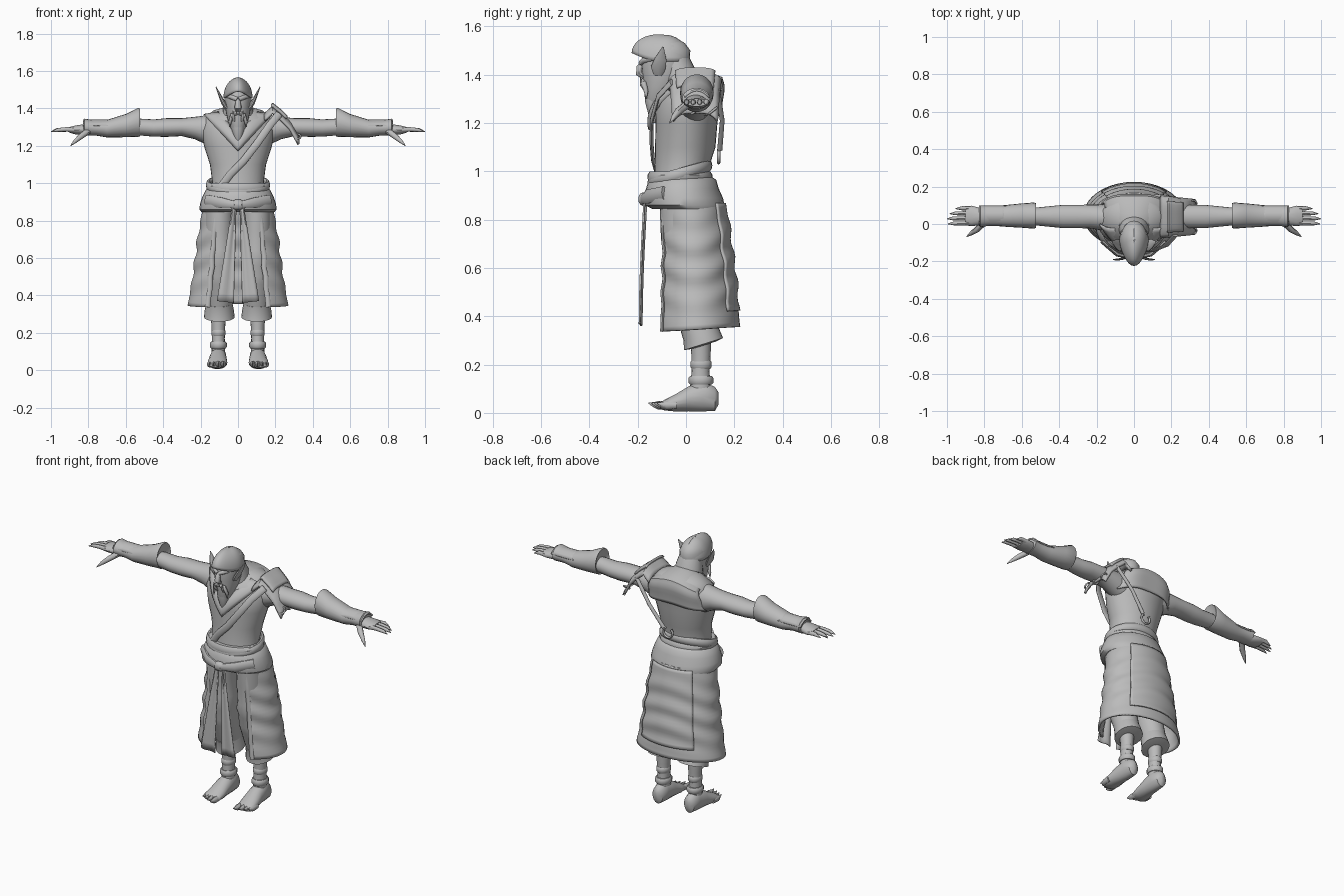
import bpy, math
from mathutils import Vector as V

grey = bpy.data.materials.new("plain grey")
grey.diffuse_color = (0.5, 0.5, 0.5, 1)


def make(name, verts, faces, mirror=False, thick=0, angle=45):
    me = bpy.data.meshes.new(name)
    me.from_pydata([tuple(v) for v in verts], [], faces)
    me.materials.append(grey)
    ob = bpy.data.objects.new(name, me)
    bpy.context.collection.objects.link(ob)
    bpy.context.view_layer.objects.active = ob
    bpy.ops.object.select_all(action='DESELECT')
    ob.select_set(True)
    bpy.ops.object.shade_smooth_by_angle(angle=math.radians(angle))
    if thick:
        ob.modifiers.new("thickness", 'SOLIDIFY').thickness = thick
    if mirror:
        ob.modifiers.new("mirror", 'MIRROR')
    return ob


def loft(name, rings, up=(0, 1, 0), axis=None, n=20, mirror=False, closed=False, caps=True):
    """Elliptical rings (x, y, z, width radius, height radius) joined along a path."""
    c = [V(r[:3]) for r in rings]
    m, verts, faces = len(c), [], []
    for i, r in enumerate(rings):
        t = V(axis) if axis else (c[min(i + 1, m - 1)] - c[max(i - 1, 0)])
        if closed:
            t = c[(i + 1) % m] - c[i - 1]
        t.normalize()
        a = V(up).cross(t).normalized()
        b = t.cross(a)
        for k in range(n):
            w = math.tau * k / n
            verts.append(c[i] + a * r[3] * math.cos(w) + b * r[4] * math.sin(w))
    for i in range(m if closed else m - 1):
        j = (i + 1) % m
        for k in range(n):
            l = (k + 1) % n
            faces.append((i * n + k, i * n + l, j * n + l, j * n + k))
    if caps and not closed:
        faces += [tuple(range(n))[::-1], tuple(range((m - 1) * n, m * n))]
    return make(name, verts, faces, mirror)


def sheet(name, fn, nu, nv, thick=0.008, mirror=False):
    verts = [fn(i / nu, j / nv) for j in range(nv + 1) for i in range(nu + 1)]
    w = nu + 1
    faces = [(j * w + i, j * w + i + 1, (j + 1) * w + i + 1, (j + 1) * w + i)
             for j in range(nv) for i in range(nu)]
    return make(name, verts, faces, mirror, thick)


def upright(name, rows, x=0, **kw):
    """Horizontal rings given as (z, centre y, x radius, y radius)."""
    return loft(name, [(x, y, z, a, b) for z, y, a, b in rows], axis=(0, 0, 1), **kw)


def along(pts, t):
    f = min(t * (len(pts) - 1), len(pts) - 1.001)
    i = int(f)
    return V(pts[i]).lerp(V(pts[i + 1]), f - i)


def hoop(name, centre, rx, ry, w, h, tilt=0):
    pts = []
    for k in range(32):
        a = math.tau * k / 32
        y = ry * math.sin(a)
        pts.append((centre[0] + rx * math.cos(a), centre[1] + y, centre[2] + tilt * y, w, h))
    return loft(name, pts, up=(0, 0, 1), n=10, closed=True)


# Torso, neck and head
upright("torso", [(.9, -.02, .16, .125), (1, -.02, .137, .11), (1.1, -.003, .15, .125), (1.2, .002, .182, .128),
                  (1.28, .01, .195, .135), (1.35, .03, .178, .125), (1.39, .045, .13, .09), (1.41, .03, .06, .05)], n=32)
upright("neck", [(1.26, -.05, .09, .08), (1.36, -.02, .085, .08), (1.42, -.03, .075, .07), (1.47, -.05, .065, .065)])
upright("head", [(1.27, -.13, .025, .03), (1.3, -.12, .042, .05), (1.35, -.10, .058, .075), (1.4, -.09, .068, .09),
                 (1.45, -.085, .073, .1), (1.5, -.08, .071, .098), (1.53, -.08, .056, .076), (1.555, -.08, .025, .035)], n=24)


def hood(u, v):
    a = (u - .5) * math.tau
    r = math.cos(v * math.pi / 2)
    front = max(0, math.cos(a)) ** 3
    return (.078 * r * math.sin(a), -.085 - (.1 * math.cos(a) + .04 * front) * r,
            1.455 + .035 * front * (1 - v) + .11 * math.sin(v * math.pi / 2))


sheet("peaked_cap", hood, 32, 10, .006)
loft("ear", [(.06, -.115, 1.4, .012, .02), (.078, -.115, 1.43, .012, .032), (.095, -.105, 1.465, .008, .026),
             (.118, -.095, 1.515, .002, .003)], n=10, mirror=True)
upright("beard", [(1.2, -.135, .006, .008), (1.24, -.135, .022, .022), (1.29, -.14, .034, .03), (1.33, -.14, .035, .03)], n=12)
loft("nose", [(0, -.17, 1.455, .01, .012), (0, -.192, 1.43, .014, .014), (0, -.195, 1.405, .02, .014),
              (0, -.175, 1.39, .014, .01)], n=10)
loft("brow", [(.004, -.187, 1.448, .01, .012), (.035, -.175, 1.46, .01, .012), (.06, -.14, 1.465, .006, .008)],
     up=(0, 0, 1), n=8, mirror=True)
loft("moustache", [(.006, -.18, 1.375, .01, .01), (.03, -.175, 1.365, .012, .012), (.042, -.165, 1.33, .009, .009),
                   (.045, -.165, 1.3, .002, .002)], n=8, mirror=True)
loft("tusk", [(.022, -.165, 1.335, .009, .009), (.026, -.185, 1.36, .007, .007), (.028, -.19, 1.39, .001, .001)], n=8, mirror=True)


# Cowl in front and short cape over the upper back
def cowl(u, v):
    s = u * 2 - 1
    p = V((.185 * s, -.155 + .15 * s * s, 1.17 + .2 * abs(s)))
    q = V((.095 * s, -.14 + .12 * s * s, 1.25 + .135 * abs(s)))
    r = p.lerp(q, v)
    return r + V((0, -.012 * math.sin(v * math.pi), 0))


sheet("cowl", cowl, 24, 4, .01)
cape_side = [(-.01, 1.425), (.04, 1.425), (.1, 1.41), (.15, 1.39), (.162, 1.35), (.152, 1.29), (.148, 1.25)]


def cape(u, v):
    s = u * 2 - 1
    p = along(cape_side, v)
    wide = .13 + .065 * v
    return (s * wide, p.x - .07 * v * s ** 4, p.y - .05 * (1 - v) * s * s - .02 * s * s)


sheet("back_cape", cape, 20, 14, .01)

# Arms, gauntlets and clawed hands
X, UP = (1, 0, 0), (0, 0, 1)
loft("arm", [(.1, .03, 1.28, .075, .09), (.17, .035, 1.285, .07, .078), (.23, .04, 1.295, .064, .06),
             (.3, .04, 1.3, .062, .048), (.38, .04, 1.298, .062, .05), (.45, .04, 1.295, .055, .046),
             (.52, .04, 1.3, .048, .045), (.62, .04, 1.3, .045, .04), (.8, .04, 1.29, .03, .025)], UP, X, mirror=True)
loft("gauntlet", [(.54, .045, 1.322, .045, .045), (.525, .045, 1.325, .066, .075), (.535, .045, 1.325, .07, .077),
                  (.6, .045, 1.308, .065, .062), (.7, .043, 1.292, .057, .047), (.76, .042, 1.295, .05, .04),
                  (.82, .042, 1.3, .058, .045), (.825, .042, 1.3, .05, .036)], UP, X, mirror=True)
sheet("gauntlet_flap", lambda u, v: (.68 + .15 * u, .045 + .055 * (2 * v - 1), 1.34 - .03 * (2 * v - 1) ** 2), 6, 8, .008, True)
loft("hand", [(.77, .04, 1.29, .035, .03), (.82, .04, 1.287, .045, .03), (.87, .043, 1.285, .055, .024),
              (.9, .045, 1.285, .048, .016)], UP, X, n=14, mirror=True)
for i in range(4):
    y, tip = .003 + .027 * i, (.995, 1.0, .985, .955)[i]
    loft("finger_%d" % i, [(.87, y, 1.285, .013, .013), (.92, y, 1.288, .011, .012), (tip - .03, y, 1.284, .01, .01),
                           (tip, y - .002, 1.275, .002, .002)], UP, n=8, mirror=True)
loft("thumb", [(.8, .01, 1.28, .018, .018), (.84, -.03, 1.25, .016, .016), (.87, -.05, 1.225, .011, .011),
               (.895, -.068, 1.2, .002, .002)], UP, n=8, mirror=True)

# Belt, sash and knot
upright("belt", [(.93, -.025, .15, .12), (.955, -.025, .165, .132), (.985, -.025, .17, .135), (1.0, -.025, .155, .125)], n=32)
hoop("belt_rim", (0, -.025, .99), .158, .12, .014, .024, .28)
upright("sash", [(.845, .01, .195, .15), (.86, -.005, .207, .165), (.89, -.012, .203, .165), (.93, -.015, .19, .15),
                 (.965, -.015, .172, .14), (.975, -.015, .155, .125)], n=32)
loft("sash_fold", [(.02, -.178, .885, .012, .02), (.09, -.16, .895, .014, .03), (.17, -.09, .91, .014, .03)],
     UP, n=10, mirror=True)
loft("knot", [(-.035, -.17, .885, .008, .012), (-.015, -.178, .885, .02, .028), (.015, -.178, .885, .02, .028),
              (.035, -.17, .885, .008, .012)], UP, n=12)

# Hanging front strips
sheet("front_strip", lambda u, v: (.008 + .014 * v + (.018 + .072 * v) * u,
                                   -.165 - .02 * math.sin(v * 1.5) + .006 * math.sin(u * 6),
                                   .88 - .52 * v + .01 * u), 6, 12, .005, True)


# Long open-front skirt with an overlapping back panel
skirt_rows = [(.185, .015, .14), (.205, .025, .15), (.222, .032, .155), (.235, .038, .165), (.25, .04, .17), (.27, .045, .18)]


def skirt(u, v, grow=0, half=143):
    a = math.radians((u * 2 - 1) * half)
    rx, cy, ry = along(skirt_rows, v)
    rip = grow + .006 * math.sin(v * 28 + 2 * math.cos(a * 2)) * math.sin(v * math.pi)
    return ((rx + rip) * math.sin(a), cy + (ry + rip) * math.cos(a), .88 - .545 * v + .022 * v * (1 + math.cos(a)) / 2)


sheet("skirt", skirt, 56, 28, .012)
sheet("skirt_back_panel", lambda u, v: skirt(u, v * .85 + .02, .008, 42), 20, 24, .008)
loft("skirt_edge", [(*skirt(0, i / 10), .014, .008) for i in range(11)], n=8, mirror=True)

# Baggy trousers, calves and feet
upright("trouser_leg", [(.9, -.01, .08, .1), (.75, -.005, .08, .1), (.64, 0, .08, .095), (.6, 0, .086, .1), (.56, .005, .077, .09),
                        (.5, .015, .082, .095), (.46, .02, .076, .085), (.38, .045, .072, .08), (.33, .06, .07, .075)],
        .1, n=24, mirror=True)
loft("trouser_cuff", [(.1, .05, .36, .07, .075), (.1, .065, .32, .078, .078), (.1, .072, .285, .082, .085),
                      (.1, .075, .28, .05, .05)], (0, .96, .3), (0, -.3, .96), n=24, mirror=True)
upright("calf", [(.33, .06, .045, .045), (.24, .062, .037, .04), (.17, .06, .034, .037), (.12, .06, .036, .042), (.08, .06, .035, .045)],
        .105, n=16, mirror=True)
for z, r in ((.135, .045), (.2, .038)):
    upright("ankle_wrap", [(z - .018, .062, r - .005, r), (z - .01, .062, r, r + .006), (z + .01, .062, r, r + .006),
                           (z + .018, .062, r - .006, r)], .105, n=16, mirror=True)
loft("foot", [(.105, .135, .06, .012, .025), (.105, .12, .058, .034, .05), (.105, .07, .068, .042, .063),
              (.107, .01, .058, .047, .052), (.11, -.05, .04, .053, .034), (.113, -.09, .032, .052, .022),
              (.113, -.105, .03, .04, .014)], UP, (0, -1, 0), n=18, mirror=True)
for i, x in enumerate((.078, .105, .13, .152)):
    y = -.115 + .012 * i
    loft("toe_%d" % i, [(x, y + .04, .032, .014, .016), (x, y, .032, .015, .018), (x, y - .015, .034, .01, .012),
                        (x, y - .04, .04, .002, .002)], UP, n=8, mirror=True)

# Shoulder guard, one side only
guard = [(.14, 1.375), (.185, 1.415), (.235, 1.375), (.285, 1.325), (.33, 1.245)]


def plate(u, v, lift=0):
    p = along(guard, u)
    s = v * 2 - 1
    return (p.x, .038 + s * (.115 - .02 * u), p.y + lift - .035 * s ** 4)


sheet("shoulder_guard", plate, 12, 12, .014)
sheet("shoulder_guard_top", lambda u, v: plate(.2 + .45 * u, .12 + .76 * v, .016), 8, 10, .012)
for y in (-.035, .04, .11):
    hoop("guard_ring", (.318, y, 1.25), .016, .016, .005, .005, .8)

# Diagonal strap in front, rod and hook behind
loft("chest_strap", [(.22, -.06, 1.37, .02, .008), (.17, -.115, 1.31, .02, .008), (.1, -.142, 1.21, .02, .008),
                     (.03, -.143, 1.12, .02, .008), (-.04, -.137, 1.05, .02, .008), (-.1, -.115, .97, .02, .008)], n=10)
loft("back_rod", [(.24, .13, 1.34, .011, .011), (.14, .15, 1.21, .01, .01), (.05, .14, 1.09, .011, .011)], n=10)
loft("rod_hook", [(.025 + .03 * math.cos(a), .135, 1.065 + .03 * math.sin(a), .007, .007)
                  for a in (1.0 - .45 * i for i in range(12))], n=8)
